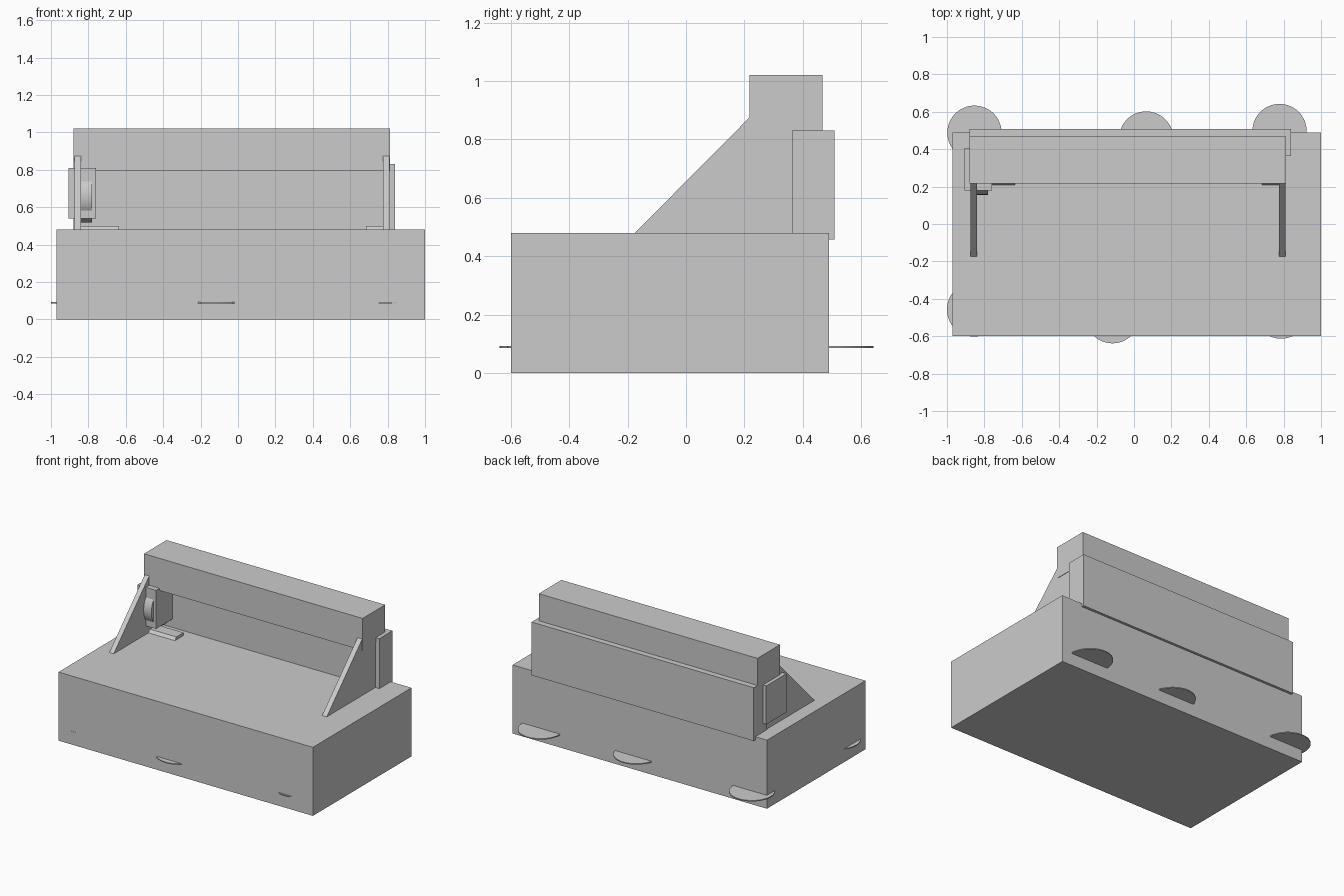
import bpy, bmesh, math
from mathutils import Matrix

if "Cube" in bpy.data.objects:
    bpy.data.objects.remove(bpy.data.objects["Cube"])

grey = bpy.data.materials.new("light_grey")
grey.diffuse_color = (0.6, 0.6, 0.6, 1)
grey.use_nodes = True
grey.node_tree.nodes["Principled BSDF"].inputs["Base Color"].default_value = grey.diffuse_color


def finish(name, bm):
    bmesh.ops.recalc_face_normals(bm, faces=bm.faces)
    mesh = bpy.data.meshes.new(name)
    bm.to_mesh(mesh)
    bm.free()
    mesh.materials.append(grey)
    obj = bpy.data.objects.new(name, mesh)
    bpy.context.collection.objects.link(obj)
    return obj


def extrude_x(name, profile, x0, x1):
    """Extrude a (y, z) profile along x."""
    bm = bmesh.new()
    face = bm.faces.new([bm.verts.new((x0, y, z)) for y, z in profile])
    new = bmesh.ops.extrude_face_region(bm, geom=[face])["geom"]
    verts = [v for v in new if isinstance(v, bmesh.types.BMVert)]
    bmesh.ops.translate(bm, verts=verts, vec=(x1 - x0, 0, 0))
    return finish(name, bm)


def box(name, x, y, z):
    return extrude_x(name, [(y[0], z[0]), (y[1], z[0]), (y[1], z[1]), (y[0], z[1])], *x)


def cylinder(name, centre, radius, depth, along_x=False):
    bm = bmesh.new()
    turn = Matrix.Rotation(math.pi / 2, 4, 'Y') if along_x else Matrix()
    bmesh.ops.create_cone(bm, cap_ends=True, segments=64, radius1=radius,
                          radius2=radius, depth=depth,
                          matrix=Matrix.Translation(centre) @ turn)
    obj = finish(name, bm)
    bpy.ops.object.select_all(action='DESELECT')
    bpy.context.view_layer.objects.active = obj
    obj.select_set(True)
    bpy.ops.object.shade_smooth_by_angle(angle=math.radians(30))
    return obj


# Main body
box("base", (-0.97, 1.0), (-0.60, 0.49), (0.0, 0.48))
box("back_panel", (-0.88, 0.84), (0.363, 0.508), (0.457, 0.83))
box("top_beam", (-0.88, 0.813), (0.217, 0.467), (0.795, 1.02))

# Sloped side braces running up into the beam
brace = [(-0.18, 0.48), (0.37, 1.015), (0.37, 0.48)]
brace = [(-0.18, 0.475), (0.217, 0.875), (0.37, 0.875), (0.37, 0.475)]
extrude_x("left_brace", brace, -0.874, -0.84)
extrude_x("right_brace", brace, 0.774, 0.81)

# Low foot plates with a sloped front edge
foot = [(0.205, 0.475), (0.225, 0.5), (0.305, 0.5), (0.305, 0.475)]
extrude_x("left_foot_plate", foot, -0.84, -0.635)
extrude_x("right_foot_plate", foot, 0.685, 0.80)

# Housing with a wheel showing through its front and bottom
box("wheel_housing", (-0.905, -0.76), (0.18, 0.405), (0.54, 0.81))
cylinder("housing_wheel", (-0.81, 0.297, 0.66), 0.141, 0.06, True)

# Thin discs around the foot of the base
discs = [(-0.853, 0.488), (0.065, 0.457), (0.778, 0.497),
         (-0.855, -0.457), (-0.115, -0.493), (0.787, -0.468)]
for i, (x, y) in enumerate(discs):
    cylinder(f"base_disc_{i + 1}", (x, y, 0.09), 0.145, 0.007)
